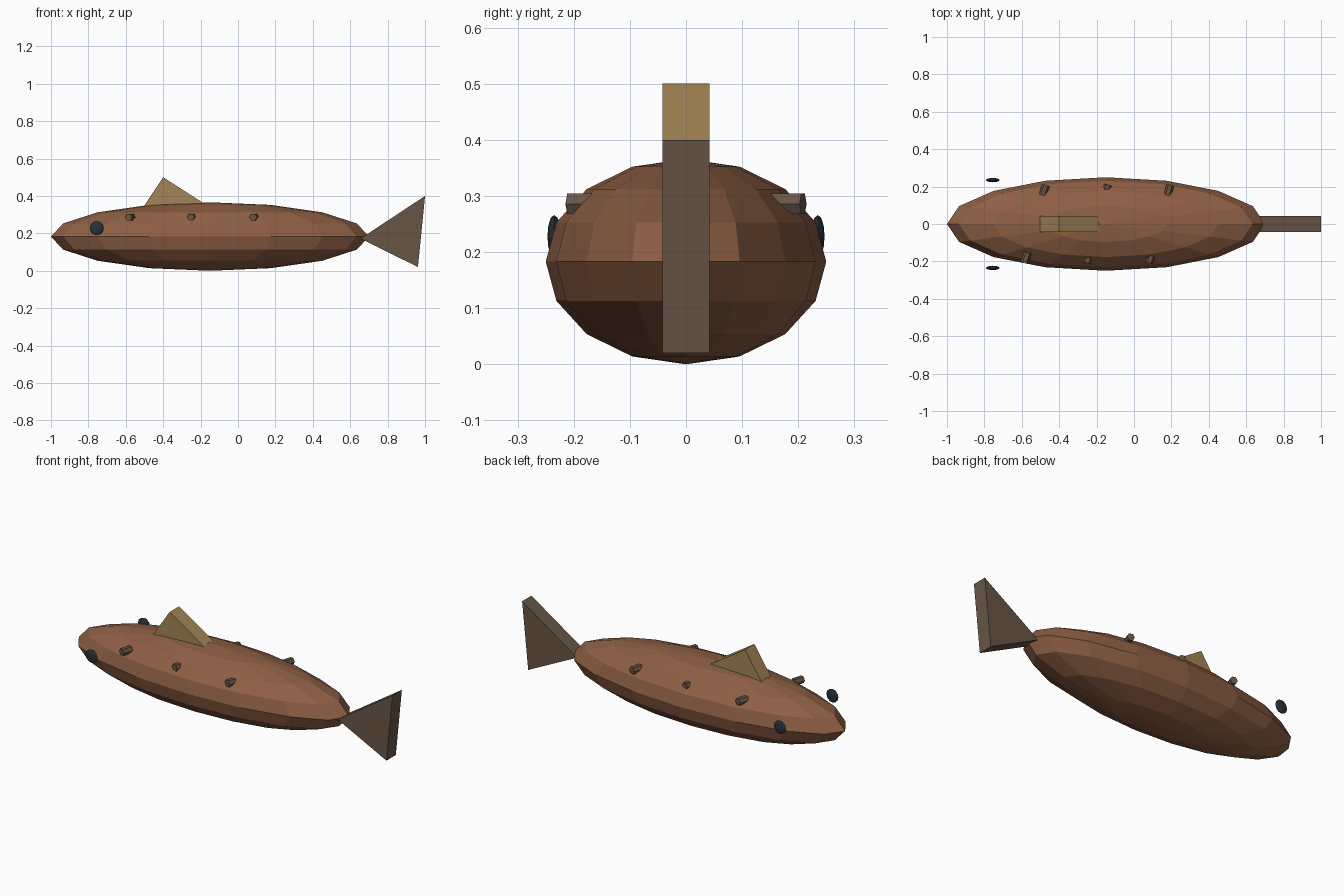
import bpy
from mathutils import Matrix, Vector

default = bpy.data.objects.get("Cube")
if default:
    bpy.data.objects.remove(default, do_unlink=True)


def material(name, rgb):
    m = bpy.data.materials.new(name)
    m.use_nodes = True
    m.diffuse_color = (*rgb, 1)
    m.node_tree.nodes["Principled BSDF"].inputs["Base Color"].default_value = (*rgb, 1)
    return m


brown = material("warm brown", (0.27, 0.115, 0.058))
ochre = material("ochre", (0.37, 0.235, 0.092))
umber = material("grey umber", (0.136, 0.091, 0.061))
slate = material("dark slate", (0.02, 0.032, 0.042))


def finish(name, mat):
    ob = bpy.context.object
    ob.name = ob.data.name = name
    ob.data.materials.append(mat)
    return ob


def ellipsoid(name, centre, radii, segments, rings, mat):
    bpy.ops.mesh.primitive_uv_sphere_add(segments=segments, ring_count=rings, radius=1)
    ob = finish(name, mat)
    ob.data.transform(Matrix.LocRotScale(Vector(centre), None, Vector(radii)))
    return ob


def prism(name, outline, half_width, mat):
    """Extrude an (x, z) triangle across y."""
    n = len(outline)
    verts = [(x, y, z) for y in (-half_width, half_width) for x, z in outline]
    faces = [tuple(range(n)), tuple(reversed(range(n, 2 * n)))]
    faces += [(i, i + n, (i + 1) % n + n, (i + 1) % n) for i in range(n)]
    mesh = bpy.data.meshes.new(name)
    mesh.from_pydata(verts, [], faces)
    mesh.materials.append(mat)
    ob = bpy.data.objects.new(name, mesh)
    bpy.context.collection.objects.link(ob)
    return ob


# Faceted body
ellipsoid("body", (-0.15, 0, 0.183), (0.85, 0.25, 0.183), 16, 8, brown)

# Fins, outlines run counter-clockwise seen from the front
prism("back_fin", [(-0.4, 0.5), (-0.53, 0.305), (-0.12, 0.32)], 0.042, ochre)
prism("tail_fin", [(1.0, 0.4), (0.655, 0.172), (0.962, 0.02)], 0.042, umber)

# Eyes and slanted hexagonal spots on both flanks
for side, sign, first_x in (("left", 1, -0.48), ("right", -1, -0.577)):
    ellipsoid(side + "_eye", (-0.755, sign * 0.235, 0.228),
              (0.038, 0.012, 0.038), 8, 6, slate)
    for i in range(3):
        bpy.ops.mesh.primitive_cylinder_add(vertices=6, radius=0.021, depth=0.058)
        spot = finish(f"{side}_spot_{i + 1}", umber)
        turn = (Matrix.Rotation(-0.3, 4, "Z") @ Matrix.Rotation(1.5708, 4, "X")
                @ Matrix.Rotation(0.5236, 4, "Z"))
        place = Matrix.Translation((first_x + i * 0.333, sign * 0.181, 0.286))
        spot.data.transform(place @ turn)
